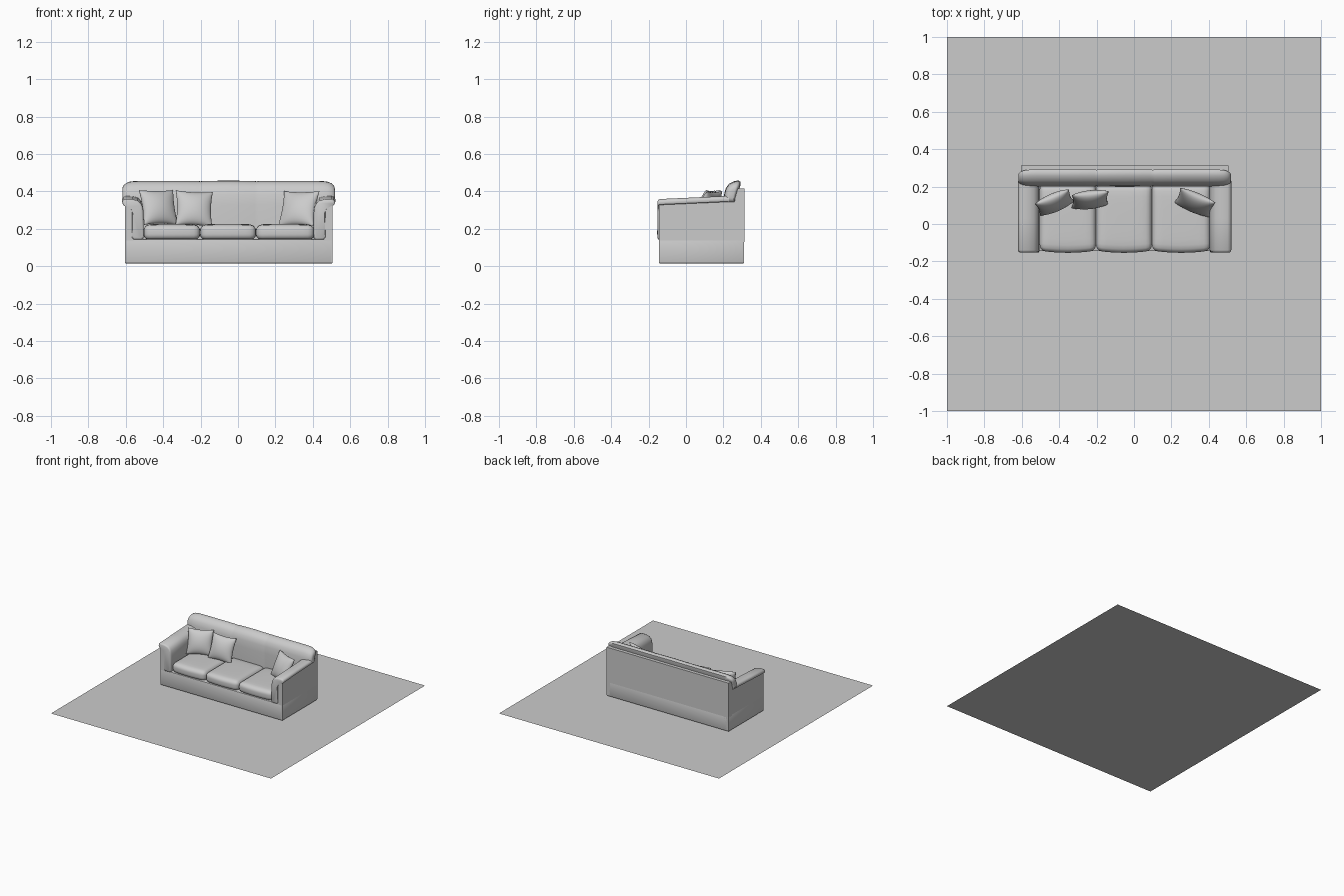
import bpy, bmesh
from math import sin, pi, radians, sqrt
from mathutils import Vector, Euler

if "Cube" in bpy.data.objects:
    bpy.data.objects.remove(bpy.data.objects["Cube"])

CX = -0.05  # sofa centre line


def finish(name, bm, smooth=None):
    bmesh.ops.recalc_face_normals(bm, faces=bm.faces[:])
    me = bpy.data.meshes.new(name)
    bm.to_mesh(me)
    bm.free()
    ob = bpy.data.objects.new(name, me)
    bpy.context.collection.objects.link(ob)
    if smooth:
        bpy.ops.object.select_all(action='DESELECT')
        ob.select_set(True)
        bpy.context.view_layer.objects.active = ob
        bpy.ops.object.shade_smooth_by_angle(angle=radians(smooth))
    return ob


def loft(sections):
    """Skin a list of closed rings and cap both ends."""
    bm = bmesh.new()
    rings = [[bm.verts.new(p) for p in s] for s in sections]
    n = len(rings[0])
    for a, b in zip(rings, rings[1:]):
        for i in range(n):
            j = (i + 1) % n
            bm.faces.new((a[i], a[j], b[j], b[i]))
    bm.faces.new(rings[0])
    bm.faces.new(rings[-1])
    return bm


def box(name, lo, hi, bevel=0.0):
    bm = bmesh.new()
    bmesh.ops.create_cube(bm, size=1)
    for v in bm.verts:
        v.co = Vector([l + (c + 0.5) * (h - l) for c, l, h in zip(v.co, lo, hi)])
    if bevel:
        bmesh.ops.bevel(bm, geom=bm.edges[:], offset=bevel, segments=2,
                        profile=0.5, affect='EDGES')
    return finish(name, bm, 40)


def cushion(name, lo, hi, r, front, crown):
    """Rounded box, bulging forward and upward in the middle."""
    bm = bmesh.new()
    bmesh.ops.create_cube(bm, size=2)
    bmesh.ops.subdivide_edges(bm, edges=bm.edges[:], cuts=13, use_grid_fill=True)
    mid = (Vector(lo) + Vector(hi)) / 2
    half = (Vector(hi) - Vector(lo)) / 2
    for v in bm.verts:
        t = [sin(c * pi / 2) for c in v.co]
        q = Vector([a * h for a, h in zip(t, half)])
        core = Vector([max(-(h - r), min(h - r, a)) for a, h in zip(q, half)])
        d = q - core
        if d.length > 1e-6:
            q = core + d.normalized() * r
        if t[1] < 0:
            q.y += front * t[1] * (1 - t[0] ** 2)
        if t[2] > 0:
            q.z += crown * t[2] * (1 - t[0] ** 4) * (1 - t[1] ** 4)
        v.co = mid + q
    return finish(name, bm, 60)


def pillow(name, loc, half, thick, rot):
    """Throw pillow with pinched corners."""
    bm = bmesh.new()
    n = 16
    for side in (-1, 1):
        g = []
        for i in range(n + 1):
            row = []
            for j in range(n + 1):
                u, v = sin((i / n - .5) * pi), sin((j / n - .5) * pi)
                y = side * thick * sqrt(max(0, (1 - u * u) * (1 - v * v)))
                row.append(bm.verts.new((half * u * (1 - .09 * (1 - v * v)), y,
                                         half * v * (1 - .09 * (1 - u * u)))))
            g.append(row)
        for i in range(n):
            for j in range(n):
                bm.faces.new((g[i][j], g[i + 1][j], g[i + 1][j + 1], g[i][j + 1]))
    bmesh.ops.remove_doubles(bm, verts=bm.verts[:], dist=1e-5)
    ob = finish(name, bm, 70)
    ob.location = loc
    ob.rotation_euler = Euler([radians(a) for a in rot])


# flat square sheet the sofa stands on
bm = bmesh.new()
bmesh.ops.create_grid(bm, x_segments=1, y_segments=1, size=1)
finish("base_sheet", bm)

# frame: plinth and back panel
box("plinth", (CX - .555, -.145, .015), (CX + .555, .31, .145), .006)
box("back_panel", (CX - .555, .268, .13), (CX + .555, .312, .415))

# side panels and padded arms
side_profile = [(-.145, .02), (.31, .02), (.31, .415), (.288, .415),
                (.25, .345), (-.145, .332)]
arm_profile = [(.455, .15), (.455, .29), (.459, .315), (.468, .335), (.485, .35),
               (.515, .358), (.55, .359), (.564, .354), (.57, .342), (.565, .33),
               (.545, .325), (.527, .316), (.518, .295), (.517, .15), (.505, .14),
               (.467, .14)]
arm_mid = (.505, .27)
for s, label in ((-1, "left"), (1, "right")):
    bm = loft([[(CX + s * d, y, z) for y, z in side_profile] for d in (.51, .555)])
    finish(label + "_side_panel", bm)
    rings = []
    for y, inset in ((-.152, .012), (-.149, .005), (-.14, 0), (.03, 0), (.23, 0)):
        ring = []
        for d, z in arm_profile:
            v = Vector((d - arm_mid[0], z - arm_mid[1]))
            v -= v.normalized() * inset
            lift = .045 * (y + .15) if z > .28 else 0
            ring.append((CX + s * (arm_mid[0] + v.x), y, arm_mid[1] + v.y + lift))
        rings.append(ring)
    finish(label + "_arm_pad", loft(rings), 50)

# back cushion: rolled top, rounded ends, shallow seams
back_profile = [(.2, .2), (.2, .33), (.205, .385), (.214, .418), (.232, .441),
                (.258, .454), (.28, .456), (.291, .449), (.29, .432),
                (.28, .40), (.268, .36), (.265, .33), (.265, .2)]
stations = [(-.568, .35), (-.566, .55), (-.56, .7), (-.548, .84), (-.53, .94),
            (-.505, .99), (-.47, 1), (-.3, 1), (-.16, 1), (-.15, .97), (-.14, 1), (0, 1.03)]
stations += [(-x, k) for x, k in stations[-2::-1]]
rings = []
for x, k in stations:
    ring = []
    for y, z in back_profile:
        if abs(x) > .5:
            z = max(z, .33)
        elif abs(x) > .46:
            z = max(z, .3)
        zz = .385 + (z - .385) * k if z > .3 else z
        ring.append((CX + x, .245 + (y - .245) * k, zz))
    rings.append(ring)
finish("back_cushion", loft(rings), 60)

# three seat cushions
for i, (a, b) in enumerate(((-.505, -.203), (-.203, .096), (.096, .408))):
    cushion("seat_cushion_%d" % (i + 1), (a, -.142, .142), (b, .215, .22), .03, .012, .007)

# throw pillows
pillow("pillow_left", (-.425, .115, .315), .1, .042, (-20, 0, 23))
pillow("pillow_middle", (-.235, .13, .308), .1, .042, (-20, 3, 6))
pillow("pillow_right", (.325, .115, .308), .103, .042, (-24, 0, -23))
